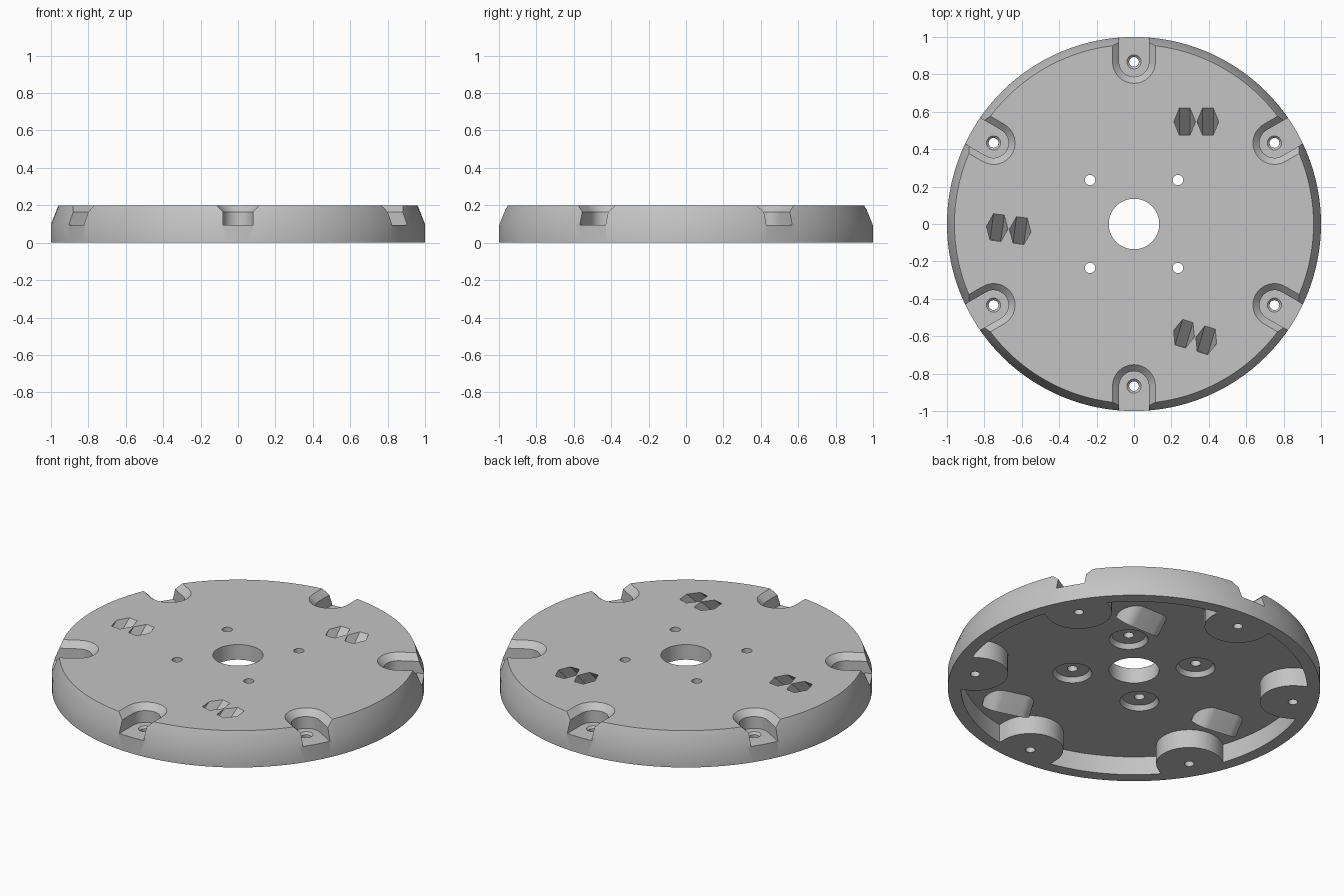
import bpy, bmesh, math
from mathutils import Matrix, Vector

if "Cube" in bpy.data.objects:
    bpy.data.objects.remove(bpy.data.objects["Cube"])


def ngon(r, n=40):
    return [(r * math.cos(2 * math.pi * i / n), r * math.sin(2 * math.pi * i / n)) for i in range(n)]


def stadium(r, x0, x1, n=16):
    """Rounded bar outline lying along x."""
    right = [(x1 + r * math.sin(math.pi * i / n), -r * math.cos(math.pi * i / n)) for i in range(n + 1)]
    left = [(x0 - r * math.sin(math.pi * i / n), r * math.cos(math.pi * i / n)) for i in range(n + 1)]
    return right + left


def loft(name, rings, matrix=Matrix()):
    """Closed solid through a stack of (height, outline) rings."""
    bm = bmesh.new()
    loops = [[bm.verts.new(matrix @ Vector((x, y, z))) for x, y in pts] for z, pts in rings]
    n = len(loops[0])
    for a, b in zip(loops, loops[1:]):
        for i in range(n):
            j = (i + 1) % n
            bm.faces.new((a[i], a[j], b[j], b[i]))
    bm.faces.new(loops[0][::-1])
    bm.faces.new(loops[-1])
    bmesh.ops.recalc_face_normals(bm, faces=bm.faces)
    mesh = bpy.data.meshes.new(name)
    bm.to_mesh(mesh)
    bm.free()
    ob = bpy.data.objects.new(name, mesh)
    bpy.context.scene.collection.objects.link(ob)
    return ob


def cut(target, cutter):
    """Subtract the cutter from the target and discard it."""
    mod = target.modifiers.new("cut", 'BOOLEAN')
    mod.operation = 'DIFFERENCE'
    mod.solver = 'EXACT'
    mod.object = cutter
    bpy.context.view_layer.update()
    deps = bpy.context.evaluated_depsgraph_get()
    mesh = bpy.data.meshes.new_from_object(target.evaluated_get(deps))
    target.modifiers.clear()
    target.data = mesh
    bpy.data.objects.remove(cutter)


def at(x, y, z=0.0):
    return Matrix.Translation((x, y, z))


TOP, CEILING, FLOOR = 0.2, 0.11, 0.095
SCREW_R = 0.867
spokes = [Matrix.Rotation(math.radians(30 + 60 * k), 4, 'Z') for k in range(6)]

# slanted nut pockets: centre x, centre y, turn in degrees
pairs = [at(x, y, TOP) @ Matrix.Rotation(math.radians(turn), 4, 'Z') @ Matrix.Rotation(math.radians(-45), 4, 'X')
         for x, y, turn in ((0.333, 0.548, 0), (-0.67, -0.027, -7.5), (0.327, -0.604, -16.5))]

# disc with tapered upper edge
disc = loft("disc", [(0, ngon(1, 128)), (0.1, ngon(1, 128)), (TOP, ngon(0.96, 128))])

# underside hollow, leaving rim bosses and slanted nut bosses standing
hollow = loft("hollow", [(-0.1, ngon(0.93, 128)), (CEILING, ngon(0.93, 128))])
for m in spokes:
    bar = stadium(0.178, SCREW_R, 1.2)
    cut(hollow, loft("rim_boss", [(-0.2, bar), (0.3, bar)], m))
for m in pairs:
    bar = stadium(0.07, -0.065, 0.065)
    cut(hollow, loft("nut_boss", [(-0.18, bar), (0.1, bar)], m))
cut(disc, hollow)

# chamfered rim slots with countersunk screw holes
for m in spokes:
    levels = ((FLOOR, 0.08), (0.165, 0.08), (TOP, 0.115), (0.25, 0.165))
    cut(disc, loft("rim_slot", [(z, stadium(w, SCREW_R, 1.3)) for z, w in levels], m))
    levels = ((-0.1, 0.026), (0.083, 0.026), (FLOOR, 0.038), (0.13, 0.038))
    cut(disc, loft("rim_hole", [(z, ngon(r, 24)) for z, r in levels], m @ at(SCREW_R, 0)))

# hexagonal nut pockets and their bolt holes
for m in pairs:
    for x in (-0.062, 0.062):
        cut(disc, loft("nut_pocket", [(-0.148, ngon(0.058, 6)), (0.15, ngon(0.058, 6))], m @ at(x, 0)))
        cut(disc, loft("bolt_hole", [(-0.24, ngon(0.03, 24)), (-0.12, ngon(0.03, 24))], m @ at(x, 0)))

# centre bore
cut(disc, loft("bore", [(-0.1, ngon(0.135, 64)), (0.3, ngon(0.135, 64))]))

# four mounting holes with recesses underneath
for x in (-0.235, 0.235):
    for y in (-0.235, 0.235):
        cut(disc, loft("mount_hole", [(-0.1, ngon(0.028, 24)), (0.3, ngon(0.028, 24))], at(x, y)))
        levels = ((0.05, 0.105), (CEILING, 0.105), (0.137, 0.09))
        cut(disc, loft("recess", [(z, ngon(r)) for z, r in levels], at(x, y)))

grey = bpy.data.materials.new("grey")
grey.diffuse_color = (0.55, 0.55, 0.55, 1)
grey.use_nodes = True
grey.node_tree.nodes["Principled BSDF"].inputs["Base Color"].default_value = grey.diffuse_color
disc.data.materials.clear()
disc.data.materials.append(grey)
for p in disc.data.polygons:
    p.material_index = 0

bpy.context.view_layer.objects.active = disc
disc.select_set(True)
bpy.ops.object.shade_smooth_by_angle(angle=math.radians(30))
